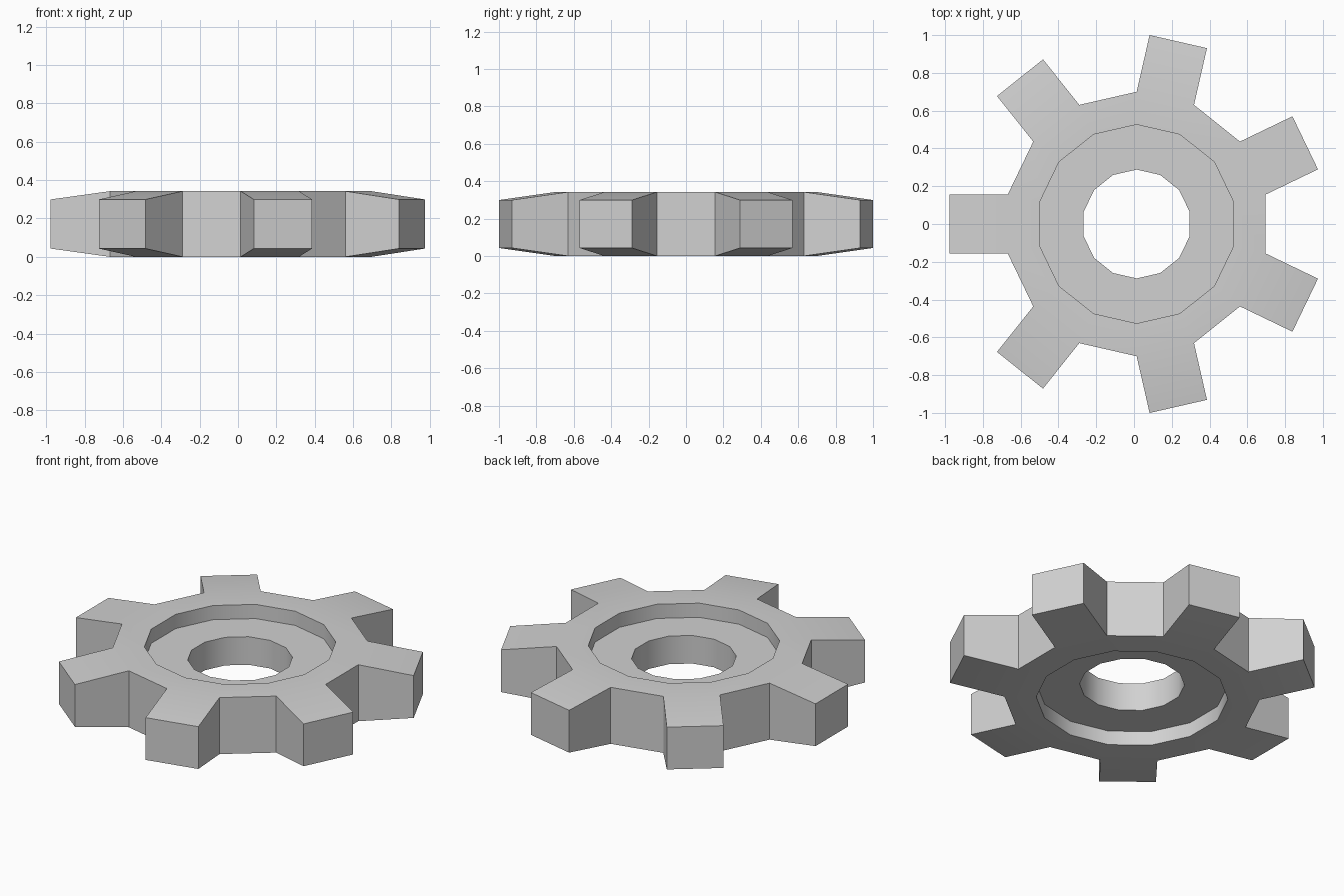
import bpy, bmesh
from math import cos, sin, pi, radians
from mathutils import Vector

cube = bpy.data.objects.get("Cube")
if cube:
    bpy.data.objects.remove(cube)

TEETH = 7
SIDES = TEETH * 2
HEIGHT = 0.342
RECESS = 0.086
CENTRE_X = 0.014
TIP_REACH = 0.308     # tooth length beyond the body
TIP_TAPER = 0.043     # how far each tip edge drops towards mid height

# Half section of the body as (radius, z), closed around the ring
top, floor = HEIGHT, HEIGHT - RECESS
section = [(0.70, 0), (0.70, top), (0.526, top), (0.526, floor),
           (0.288, floor), (0.288, RECESS), (0.526, RECESS), (0.526, 0)]

bm = bmesh.new()
step = 2 * pi / SIDES
rings = []
for k in range(SIDES):
    a = (k - 0.5) * step
    rings.append([bm.verts.new((r * cos(a), r * sin(a), z)) for r, z in section])

# Body faces, remembering the outer wall panels that carry teeth
tooth_panels = []
for k in range(SIDES):
    this, nxt = rings[k], rings[(k + 1) % SIDES]
    for i in range(len(section)):
        j = (i + 1) % len(section)
        face = bm.faces.new((this[i], nxt[i], nxt[j], this[j]))
        if i == 0 and k % 2:
            tooth_panels.append((face, k * step))

# Teeth: straight sides, tapering in height towards the tip
for face, a in tooth_panels:
    tip = bmesh.ops.extrude_discrete_faces(bm, faces=[face])["faces"][0]
    out = Vector((cos(a), sin(a), 0)) * TIP_REACH
    for v in tip.verts:
        v.co += out
        v.co.z += TIP_TAPER if v.co.z < HEIGHT / 2 else -TIP_TAPER

bmesh.ops.recalc_face_normals(bm, faces=bm.faces)
mesh = bpy.data.meshes.new("gear_wheel")
bm.to_mesh(mesh)
bm.free()

# Plain grey metal
grey = bpy.data.materials.new("grey_metal")
grey.use_nodes = True
colour = (0.64, 0.64, 0.64, 1)
grey.diffuse_color = colour
for node in grey.node_tree.nodes:
    if node.type == "BSDF_PRINCIPLED":
        node.inputs["Base Color"].default_value = colour
mesh.materials.append(grey)

gear = bpy.data.objects.new("gear_wheel", mesh)
gear.location.x = CENTRE_X
bpy.context.collection.objects.link(gear)
bpy.ops.object.select_all(action="DESELECT")
gear.select_set(True)
bpy.context.view_layer.objects.active = gear
bpy.ops.object.shade_smooth_by_angle(angle=radians(30))
